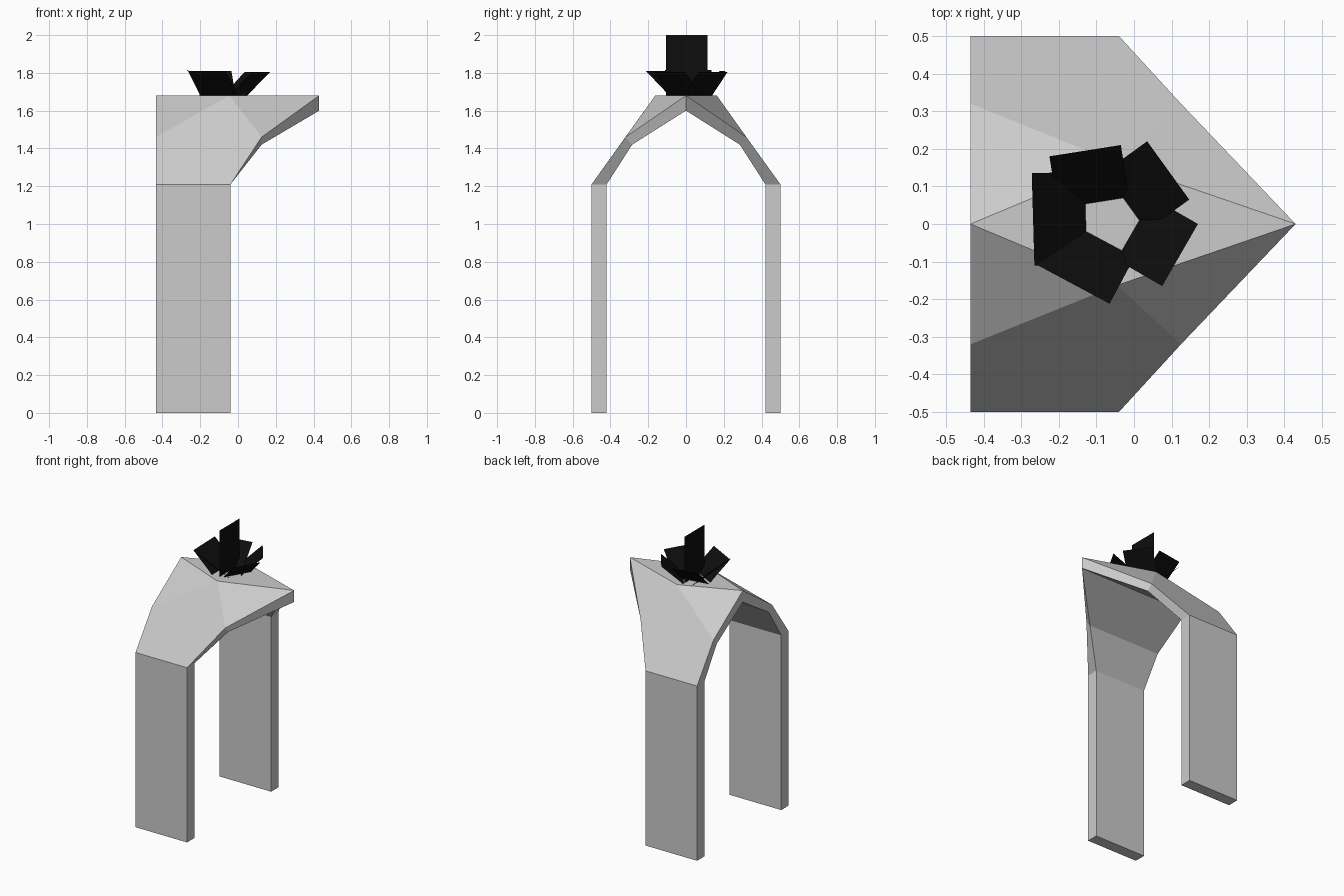
import bpy, bmesh
from mathutils import Vector

if "Cube" in bpy.data.objects:
    bpy.data.objects.remove(bpy.data.objects["Cube"])

def material(name, rgb):
    m = bpy.data.materials.new(name)
    m.diffuse_color = (*rgb, 1)
    m.use_nodes = True
    m.node_tree.nodes["Principled BSDF"].inputs["Base Color"].default_value = m.diffuse_color
    return m

STONE = material("pale_grey", (0.6, 0.6, 0.6))
BLACK = material("black", (0.004, 0.004, 0.004))

def make(name, points, faces, mat, mirror=False):
    bm = bmesh.new()
    vs = [bm.verts.new(p) for p in points]
    for f in faces:
        bm.faces.new([vs[i] for i in f])
    bmesh.ops.recalc_face_normals(bm, faces=bm.faces[:])
    me = bpy.data.meshes.new(name)
    bm.to_mesh(me)
    bm.free()
    me.materials.append(mat)
    ob = bpy.data.objects.new(name, me)
    bpy.context.collection.objects.link(ob)
    if mirror:
        mod = ob.modifiers.new("mirror", 'MIRROR')
        mod.use_axis = (False, True, False)
    return ob

BACK = -0.435

# Legs: one slab, mirrored across y
leg = [(x, y, z) for x in (BACK, -0.04) for y in (0.42, 0.5) for z in (0, 1.21)]
make("legs", leg, [(0, 1, 3, 2), (4, 6, 7, 5), (0, 4, 5, 1),
                   (2, 3, 7, 6), (0, 2, 6, 4)], STONE, True)

# Arched roof: outer and inner profile rows (y, z) with the slanted front edge x
front = (-0.04, 0.125, 0.43)
outer = ((0.5, 1.21), (0.32, 1.46), (0, 1.68))
inner = ((0.42, 1.21), (0.285, 1.42), (0, 1.60))
pts = []
for fx, o, i in zip(front, outer, inner):
    pts += [(BACK, *o), (fx, *o), (BACK, *i), (fx, *i)]
pts.append((-0.045, 0.163, 1.68))          # shoulder of the flat top
S = 12
faces = [(0, 1, 5, S, 4), (4, S, 8), (5, 9, S), (S, 9, 8)]
for k in (0, 4):
    faces += [(k + 2, k + 3, k + 7, k + 6),   # underside
              (k + 1, k + 3, k + 7, k + 5),   # front rim
              (k, k + 2, k + 6, k + 4)]       # back rim
make("arch_roof", pts, faces, STONE, True)

# Petal plates: outer top edge given, leaning inward down to the roof
edges = [((-0.225, 0.18), (-0.035, 0.21), 1.81),
         ((0.035, 0.22), (0.147, 0.065), 1.805),
         ((0.17, 0.0), (0.075, -0.165), 1.805),
         ((-0.065, -0.212), (-0.265, -0.105), 1.81),
         ((-0.265, -0.11), (-0.272, 0.135), 1.815)]
for n, (a, b, z) in enumerate(edges):
    a, b = Vector((*a, z)), Vector((*b, z))
    d = (b - a).normalized()
    drop = Vector((d.y, -d.x, 0)) * 0.14 + Vector((0, 0, 1.68 - z))
    make(f"petal_{n + 1}", [a, b, b + drop, a + drop], [(0, 1, 2, 3)], BLACK)

# Upright plate in the middle
make("upright_plate", [(-0.07, y, z) for y, z in
     ((-0.105, 1.68), (0.115, 1.68), (0.115, 2.0), (-0.105, 2.0))],
     [(0, 1, 2, 3)], BLACK)
